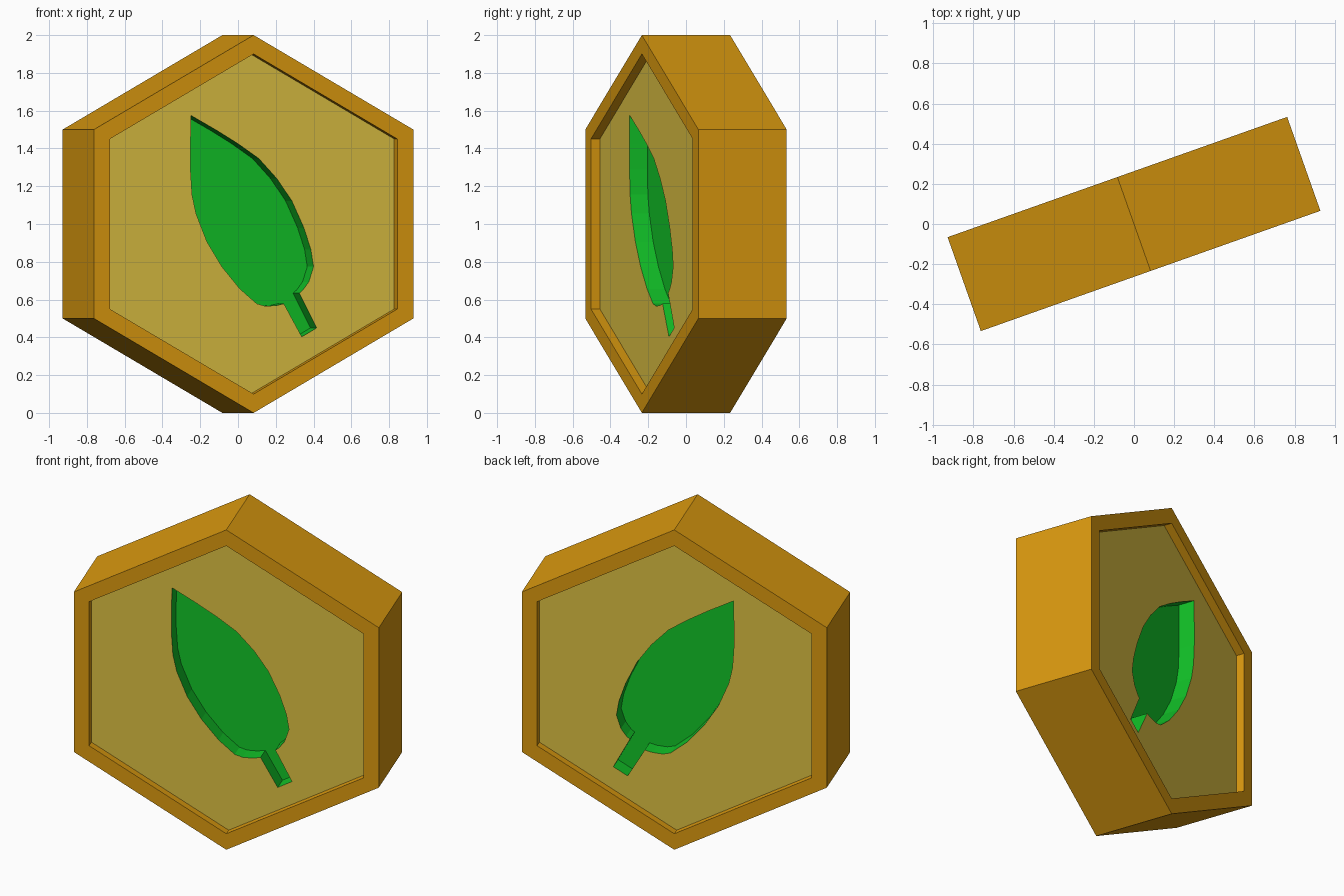
import bpy, bmesh, math

if "Cube" in bpy.data.objects:
    bpy.data.objects.remove(bpy.data.objects["Cube"])

YAW = math.radians(19.5)
W, D = 0.897, 0.248            # half width, half depth of the hexagonal body
PANEL_Y, FLOOR_Y = -0.198, -0.098


def material(name, rgb):
    m = bpy.data.materials.new(name)
    m.diffuse_color = [((c / 255 + 0.055) / 1.055) ** 2.4 if c > 10 else c / 255 / 12.92
                       for c in rgb] + [1]
    m.use_nodes = True
    m.node_tree.nodes["Principled BSDF"].inputs["Base Color"].default_value = m.diffuse_color
    return m


amber = material("amber", (218, 153, 15))
straw = material("straw", (218, 190, 65))
green = material("leaf green", (17, 193, 39))


def hexagon(scale):
    pts = [(0, 1), (-W, 0.5), (-W, -0.5), (0, -1), (W, -0.5), (W, 0.5)]
    return [(x * scale, z * scale) for x, z in pts]


def loop(bm, pts, y):
    return [bm.verts.new((x, y, z)) for x, z in pts]


def bridge(bm, a, b):
    # a runs counter-clockwise seen from the front, so the strip faces inwards
    n = len(a)
    for i in range(n):
        j = (i + 1) % n
        bm.faces.new((a[i], a[j], b[j], b[i]))


def finish(name, bm, mat):
    me = bpy.data.meshes.new(name)
    bm.to_mesh(me)
    bm.free()
    me.materials.append(mat)
    ob = bpy.data.objects.new(name, me)
    bpy.context.collection.objects.link(ob)
    ob.location.z = 1
    ob.rotation_euler.z = YAW
    # the back repeats the front
    mod = ob.modifiers.new("back half", 'MIRROR')
    mod.use_axis = (False, True, False)
    mod.merge_threshold = 0.0005


# Leaf outline as seen on the front grid, counter-clockwise from the tip
seen = [(-.248, 1.574), (-.251, 1.42), (-.251, 1.288), (-.243, 1.155), (-.222, 1.055),
        (-.164, .906), (-.085, .774), (.01, .657), (.1, .578), (.143, .566), (.2, .568),
        (.243, .578), (.338, .403), (.417, .45), (.325, .634), (.345, .652), (.375, .694),
        (.40, .774), (.386, .864), (.349, .98), (.285, 1.123), (.206, 1.24),
        (.111, 1.346), (0, 1.425), (-.11, 1.494)]
leaf = [((x + PANEL_Y * math.sin(YAW)) / math.cos(YAW), z - 1) for x, z in seen]

# Hexagonal frame: outer wall, rim and inner wall
bm = bmesh.new()
mid = loop(bm, hexagon(1), 0)
outer = loop(bm, hexagon(1), -D)
inner = loop(bm, hexagon(0.9), -D)
back = loop(bm, hexagon(0.9), PANEL_Y)
for a, b in ((mid, outer), (outer, inner), (inner, back)):
    bridge(bm, a, b)
finish("frame", bm, amber)

# Recessed panel with a leaf-shaped opening
bm = bmesh.new()
edges = []
for pts in (hexagon(0.9), leaf):
    vs = loop(bm, pts, PANEL_Y)
    edges += [bm.edges.new((vs[i - 1], vs[i])) for i in range(len(vs))]
bmesh.ops.triangle_fill(bm, edges=edges, use_beauty=True, use_dissolve=False,
                        normal=(0, -1, 0))
bm.normal_update()
for f in bm.faces:
    if f.normal.y > 0:
        f.normal_flip()
finish("panel", bm, straw)

# Engraved leaf: pocket walls and floor
bm = bmesh.new()
top = loop(bm, leaf, PANEL_Y)
floor = loop(bm, leaf, FLOOR_Y)
bridge(bm, top, floor)
bm.faces.new(floor)
finish("leaf_engraving", bm, green)
